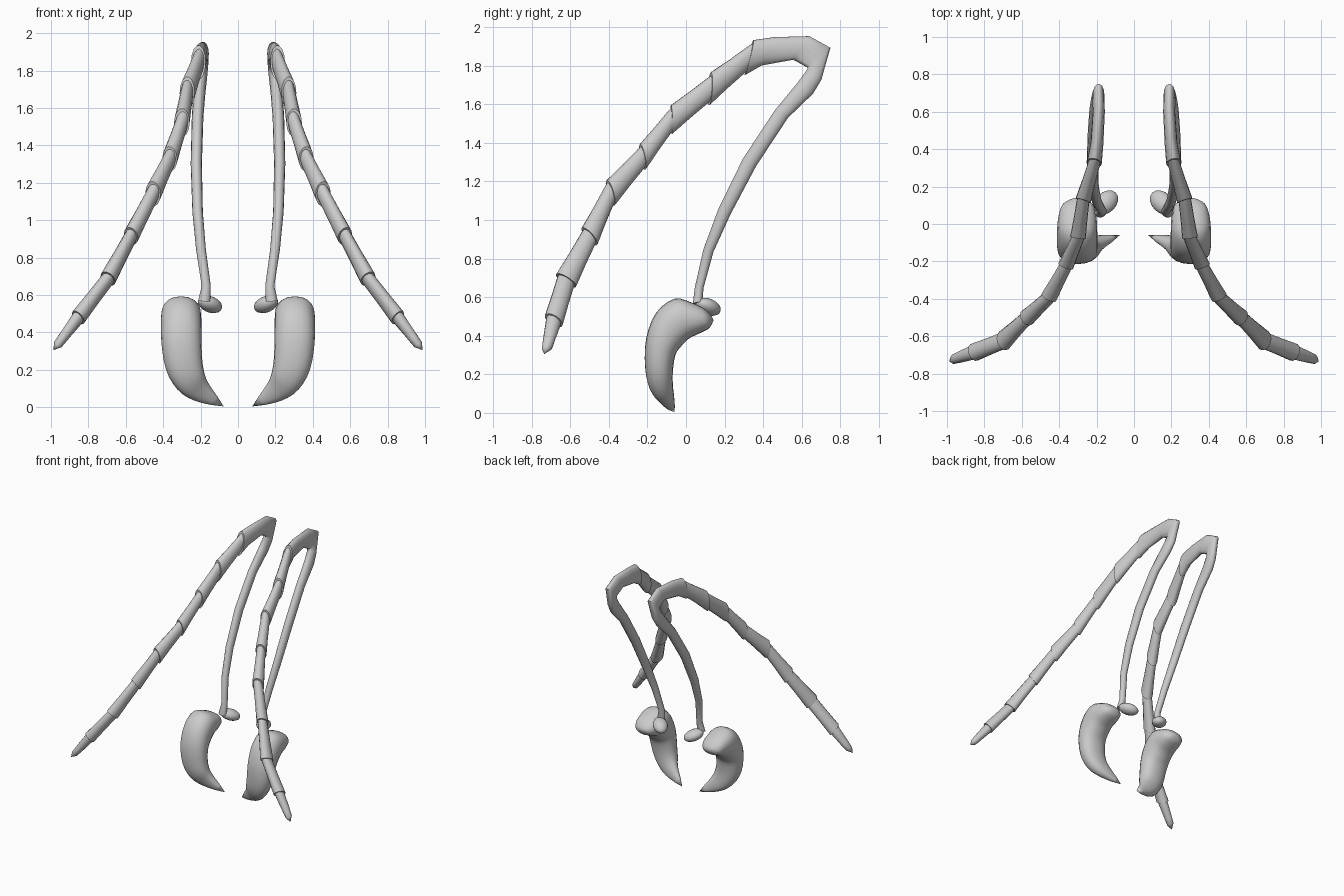
import bpy, bmesh, math
from mathutils import Vector, Matrix

if "Cube" in bpy.data.objects:
    bpy.data.objects.remove(bpy.data.objects["Cube"])

shell = bpy.data.materials.new("shell_grey")
shell.diffuse_color = (0.6, 0.6, 0.6, 1)
shell.use_nodes = True
shell.node_tree.nodes["Principled BSDF"].inputs["Base Color"].default_value = shell.diffuse_color


def finish(name, bm, angle):
    """Turn a bmesh into a smooth-shaded part mirrored across x."""
    bmesh.ops.recalc_face_normals(bm, faces=bm.faces)
    me = bpy.data.meshes.new(name)
    bm.to_mesh(me)
    bm.free()
    me.materials.append(shell)
    ob = bpy.data.objects.new(name, me)
    bpy.context.collection.objects.link(ob)
    mod = ob.modifiers.new("mirror", 'MIRROR')
    mod.use_mirror_merge = False
    bpy.ops.object.select_all(action='DESELECT')
    ob.select_set(True)
    bpy.context.view_layer.objects.active = ob
    bpy.ops.object.shade_smooth_by_angle(angle=math.radians(angle))


def center(r):
    return Vector((r[4], (r[0] + r[2]) / 2, (r[1] + r[3]) / 2))


def lerp(a, b, t, s=1.0):
    """Section between a and b, scaled by s about its centre."""
    r = [p + (q - p) * t for p, q in zip(a, b)]
    c = center(r)
    return [c.y + (r[0] - c.y) * s, c.z + (r[1] - c.z) * s,
            c.y + (r[2] - c.y) * s, c.z + (r[3] - c.z) * s, r[4], r[5] * s]


def smooth(rows, n):
    """Catmull-Rom refinement of a list of sections."""
    out = []
    for i in range(len(rows) - 1):
        quad = [rows[max(i - 1, 0)], rows[i], rows[i + 1], rows[min(i + 2, len(rows) - 1)]]
        for k in range(n):
            t = k / n
            out.append([0.5 * (2 * b + (c - a) * t + (2 * a - 5 * b + 4 * c - d) * t * t
                               + (3 * b - a - 3 * c + d) * t ** 3) for a, b, c, d in zip(*quad)])
    return out + [rows[-1]]


def loft(bm, rows, sides, start=None, end=None, power=1.0):
    """Skin sections (inner y,z, outer y,z, x, half width); ends close on a point."""
    cs = [center(r) for r in rows]
    rings = []
    for i, r in enumerate(rows):
        tan = cs[min(i + 1, len(cs) - 1)] - cs[max(i - 1, 0)]
        v = Vector((0, (r[2] - r[0]) / 2, (r[3] - r[1]) / 2))
        u = tan.cross(v).normalized() * r[5]
        if u.x < 0:
            u = -u
        ring = []
        for k in range(sides):
            a = math.tau * k / sides
            ca, sa = math.cos(a), math.sin(a)
            ring.append(bm.verts.new(cs[i] + u * math.copysign(abs(ca) ** power, ca)
                                     + v * math.copysign(abs(sa) ** power, sa)))
        rings.append(ring)
    for a, b in zip(rings, rings[1:]):
        for k in range(sides):
            j = (k + 1) % sides
            bm.faces.new((a[k], a[j], b[j], b[k]))
    for ring, tip, c in ((rings[0], start, cs[0]), (rings[-1], end, cs[-1])):
        p = bm.verts.new(tip or c)
        for k in range(sides):
            bm.faces.new((ring[k], ring[(k + 1) % sides], p))


# Long basal stalk with its angular elbow
stalk = [
    (.035, .565, .085, .575, .18, .032), (.045, .65, .092, .65, .17, .024),
    (.09, .85, .143, .835, .198, .026), (.168, 1.06, .232, 1.03, .216, .028),
    (.295, 1.32, .365, 1.28, .223, .03), (.46, 1.57, .53, 1.53, .216, .031),
    (.575, 1.71, .66, 1.655, .206, .032), (.63, 1.785, .702, 1.725, .198, .032),
    (.628, 1.79, .75, 1.895, .19, .032), (.555, 1.83, .64, 1.955, .188, .032),
    (.39, 1.80, .46, 1.95, .198, .034), (.305, 1.75, .35, 1.935, .212, .04)]
bm = bmesh.new()
loft(bm, stalk, 14)
finish("antenna_stalk", bm, 50)

# Rounded knob at the foot of the stalk
bm = bmesh.new()
d = Vector((-.66, .66, -.32)).normalized()
side = d.cross(Vector((0, 0, 1))).normalized()
up = side.cross(d)
basis = Matrix((d * .078, side * .055, up * .042)).transposed().to_4x4()
bmesh.ops.create_uvsphere(bm, u_segments=16, v_segments=10, radius=1,
                          matrix=Matrix.Translation((.15, .115, .55)) @ basis)
finish("antenna_knob", bm, 60)

# Overlapping segments, each flaring toward its far end
joints = [
    stalk[-1], (.12, 1.595, .13, 1.767, .272, .042), (-.073, 1.445, -.078, 1.596, .30, .042),
    (-.212, 1.26, -.238, 1.394, .365, .042), (-.373, 1.073, -.41, 1.207, .455, .044),
    (-.461, .87, -.54, .96, .572, .042), (-.57, .653, -.674, .72, .695, .044),
    (-.642, .45, -.73, .508, .855, .042), (-.695, .335, -.748, .335, .963, .024)]
bm = bmesh.new()
for i, (a, b) in enumerate(zip(joints, joints[1:])):
    last = i == len(joints) - 2
    steps = ((-.08, .75), (.06, .82), (.5, .88), (.9, .98), (1, 1))
    if last:
        steps = ((-.08, .75), (.06, .82), (.4, .88), (.75, .96), (1, 1))
    loft(bm, [lerp(a, b, t, s) for t, s in steps], 14,
         end=(.988, -.735, .305) if last else None)
finish("antenna_segments", bm, 45)

# Curved, inward-hooking mandible
mandible = [
    (.135, .462, .132, .502, .30, .04), (.115, .435, .095, .54, .30, .08),
    (.065, .41, .03, .572, .302, .10), (.015, .385, -.06, .592, .304, .107),
    (-.025, .345, -.155, .52, .304, .108), (-.055, .30, -.207, .385, .302, .107),
    (-.068, .215, -.212, .235, .288, .10), (-.068, .145, -.19, .135, .252, .085),
    (-.062, .09, -.145, .08, .20, .062), (-.058, .04, -.10, .035, .13, .03)]
bm = bmesh.new()
loft(bm, smooth(mandible, 3), 20, start=(.30, .143, .482), end=(.076, -.06, .004), power=.88)
finish("mandible", bm, 60)
